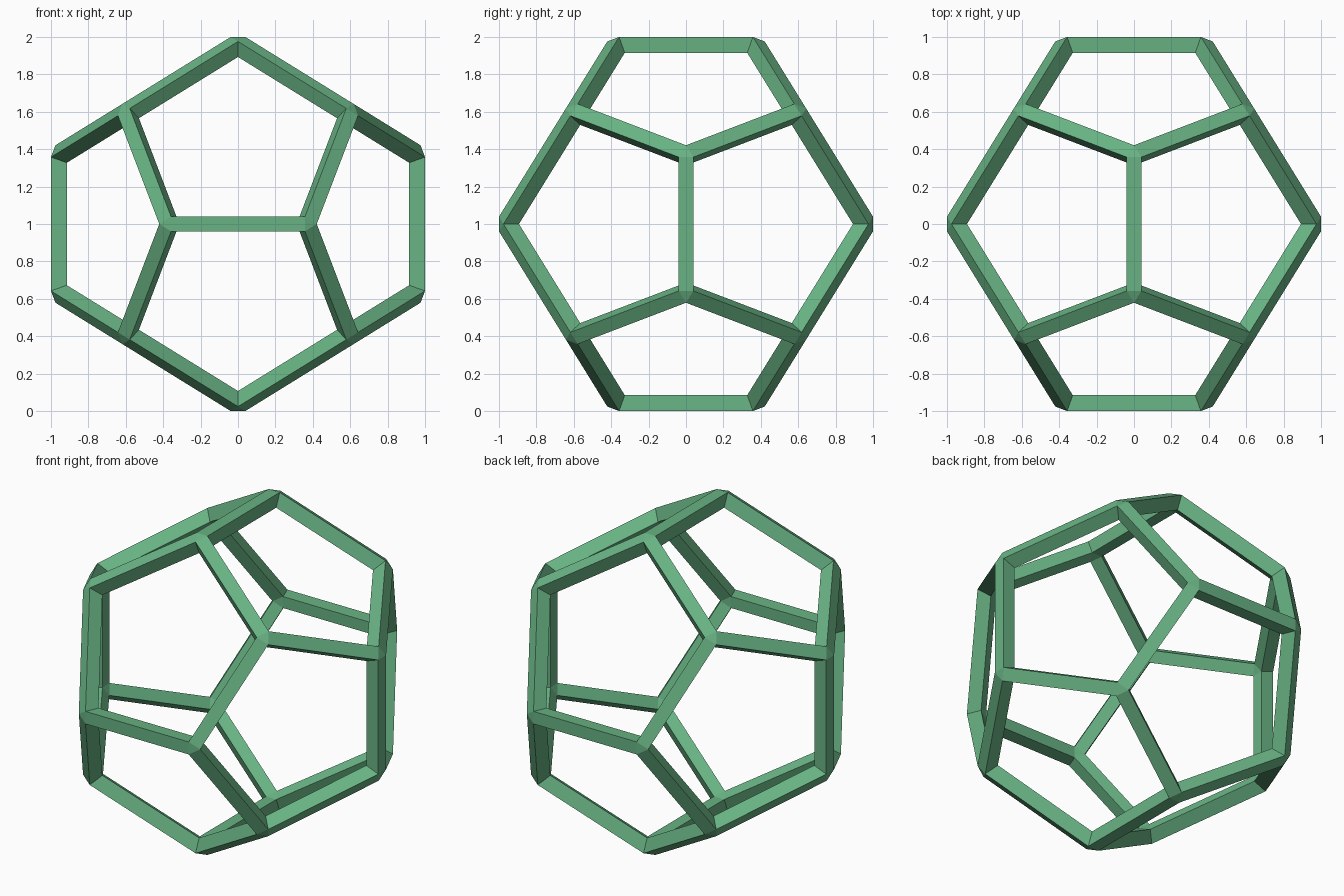
import bpy, bmesh, math

if "Cube" in bpy.data.objects:
    bpy.data.objects.remove(bpy.data.objects["Cube"])

OFFSET = 0.046                      # chamfer size along each pentagon
R = 1 + OFFSET * 0.5257             # edge distance before chamfering
DEPTH = 0.915                       # inner skin relative to the outer one
phi = (1 + math.sqrt(5)) / 2

# Dodecahedron corners: cube corners plus three rotated rectangles
pts = [(x / phi, y / phi, z / phi) for x in (-1, 1) for y in (-1, 1) for z in (-1, 1)]
for a in (-1, 1):
    for b in (-1 / phi**2, 1 / phi**2):
        pts += [(0, b, a), (b, a, 0), (a, 0, b)]

bm = bmesh.new()
for p in pts:
    bm.verts.new([c * R for c in p])
bmesh.ops.convex_hull(bm, input=bm.verts[:])
bmesh.ops.dissolve_limit(bm, angle_limit=0.05, verts=bm.verts[:], edges=bm.edges[:])
bmesh.ops.recalc_face_normals(bm, faces=bm.faces[:])

# Chamfer every edge, then open the twelve pentagons
bmesh.ops.bevel(bm, geom=bm.edges[:], offset=OFFSET, offset_type='OFFSET',
                segments=1, profile=0.5, affect='EDGES')
bmesh.ops.delete(bm, geom=[f for f in bm.faces if len(f.verts) == 5], context='FACES')

# Inner skin shrunk towards the centre, joined by side walls
outer = bm.faces[:]
rims = [(l.vert, l.link_loop_next.vert) for f in outer for l in f.loops if l.edge.is_boundary]
inner = {v: bm.verts.new(v.co * DEPTH) for v in bm.verts[:]}
for f in outer:
    bm.faces.new([inner[v] for v in reversed(f.verts)])
for a, b in rims:
    bm.faces.new((b, a, inner[a], inner[b]))
bmesh.ops.translate(bm, verts=bm.verts[:], vec=(0, 0, 1))

mesh = bpy.data.meshes.new("dodecahedron_frame")
bm.to_mesh(mesh)
bm.free()
frame = bpy.data.objects.new("dodecahedron_frame", mesh)
bpy.context.collection.objects.link(frame)

# Green finish
mat = bpy.data.materials.new("green")
mat.diffuse_color = (0.14, 0.45, 0.23, 1)
mat.use_nodes = True
mat.node_tree.nodes["Principled BSDF"].inputs["Base Color"].default_value = mat.diffuse_color
mesh.materials.append(mat)
